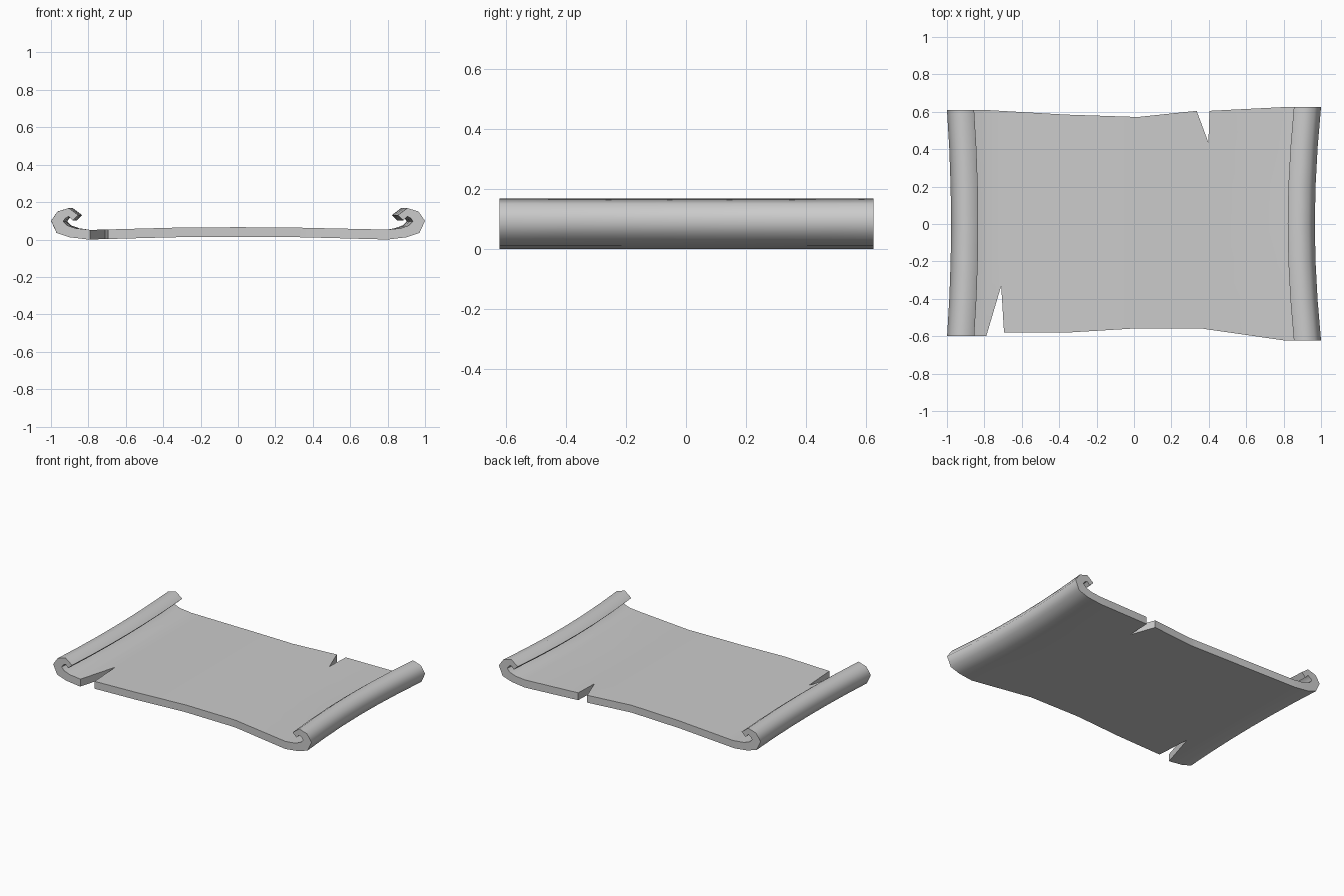
import bpy, bmesh

if "Cube" in bpy.data.objects:
    bpy.data.objects.remove(bpy.data.objects["Cube"])

# Curled end profile: (outer x, outer z, inner x, inner z), from sheet to tip
CURL = [
    (0.80, 0.000, 0.80, 0.053),
    (0.90, 0.012, 0.87, 0.060),
    (0.97, 0.035, 0.915, 0.076),
    (1.00, 0.100, 0.935, 0.097),
    (0.965, 0.150, 0.925, 0.113),
    (0.905, 0.168, 0.905, 0.124),
    (0.855, 0.130, 0.885, 0.102),
]
# Ragged edge lines (x, y); the sharp dips are tears
BACK = [(-0.80, 0.61), (-0.37, 0.585), (0.02, 0.572), (0.335, 0.605),
        (0.398, 0.435), (0.404, 0.605), (0.80, 0.625)]
FRONT = [(-0.79, -0.60), (-0.71, -0.33), (-0.695, -0.58), (-0.35, -0.58),
         (-0.02, -0.56), (0.37, -0.56), (0.80, -0.622)]
ROWS = [0, 0.17, 0.34, 0.5, 0.66, 0.83, 1]


def lerp_line(pts, x):
    if x <= pts[0][0]:
        return pts[0][1]
    for (x0, y0), (x1, y1) in zip(pts, pts[1:]):
        if x <= x1:
            return y0 + (y1 - y0) * (x - x0) / (x1 - x0)
    return pts[-1][1]


# Columns across the sheet: left curl, flat middle, right curl
SAG = [(0.0, 0.015), (0.35, 0.012), (0.80, 0.0)]
xs = sorted({p[0] for p in BACK + FRONT if abs(p[0]) < 0.795})
cols = [(-a, b, -c, d, -0.8) for a, b, c, d in reversed(CURL)]
for x in xs:
    z = lerp_line(SAG, abs(x))
    cols.append((x, z, x, z + 0.051, x))
cols += [(a, b, c, d, 0.8) for a, b, c, d in CURL]

# Closed sheet with thickness; the rolls pinch inward at mid length
bm = bmesh.new()
outer, inner = [], []
for ox, oz, ix, iz, ex in cols:
    y0, y1 = lerp_line(FRONT, ex), lerp_line(BACK, ex)
    o_col, i_col = [], []
    for t in ROWS:
        y = y0 + (y1 - y0) * t
        pinch = 0.0
        if abs(ox) > 0.81:
            pinch = (0.033 if ox > 0 else 0.022) * max(0, 1 - (y / 0.61) ** 2)
            pinch *= -1 if ox > 0 else 1
        o_col.append(bm.verts.new((ox + pinch, y, oz)))
        i_col.append(bm.verts.new((ix + pinch, y, iz)))
    outer.append(o_col)
    inner.append(i_col)

n, m = len(cols), len(ROWS)
for i in range(n - 1):
    for j in range(m - 1):
        for g in (outer, inner):
            bm.faces.new((g[i][j], g[i + 1][j], g[i + 1][j + 1], g[i][j + 1]))
    for j in (0, m - 1):  # front and back rims
        bm.faces.new((outer[i][j], outer[i + 1][j], inner[i + 1][j], inner[i][j]))
for i in (0, n - 1):  # curl tips
    for j in range(m - 1):
        bm.faces.new((outer[i][j], outer[i][j + 1], inner[i][j + 1], inner[i][j]))
bmesh.ops.recalc_face_normals(bm, faces=bm.faces[:])

mesh = bpy.data.meshes.new("scroll_sheet")
bm.to_mesh(mesh)
bm.free()
sheet = bpy.data.objects.new("scroll_sheet", mesh)
bpy.context.collection.objects.link(sheet)
bpy.context.view_layer.objects.active = sheet
sheet.select_set(True)
bpy.ops.object.shade_smooth_by_angle(angle=1.13)
